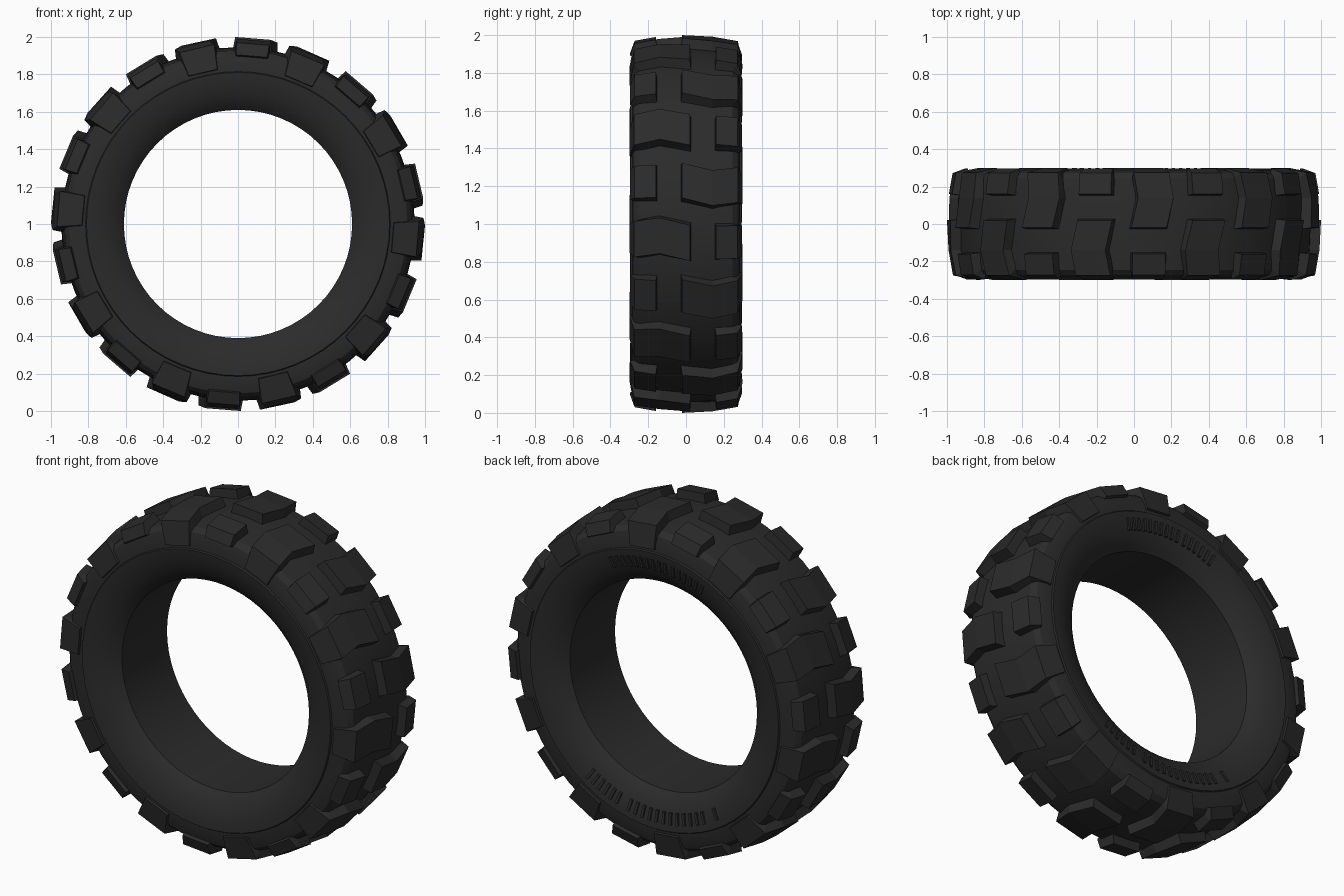
import bpy, bmesh
from math import sin, cos, pi, radians

cube = bpy.data.objects.get("Cube")
if cube:
    bpy.data.objects.remove(cube, do_unlink=True)

rubber = bpy.data.materials.new("black_rubber")
rubber.use_nodes = True
BLACK = (0.024, 0.024, 0.024, 1)
rubber.diffuse_color = BLACK
bsdf = rubber.node_tree.nodes["Principled BSDF"]
bsdf.inputs["Base Color"].default_value = BLACK
bsdf.inputs["Roughness"].default_value = 0.7

COUNT = 10        # lugs of each kind on each side
SEGMENTS = 64


def polar(angle, radius, y):
    """Point on the wheel; angle runs from the top towards +x."""
    return (radius * sin(angle), y, 1 + radius * cos(angle))


def finish(bm, name, smooth=False):
    bmesh.ops.recalc_face_normals(bm, faces=bm.faces)
    mesh = bpy.data.meshes.new(name)
    bm.to_mesh(mesh)
    bm.free()
    mesh.materials.append(rubber)
    obj = bpy.data.objects.new(name, mesh)
    bpy.context.collection.objects.link(obj)
    if smooth:
        bpy.ops.object.select_all(action="DESELECT")
        obj.select_set(True)
        bpy.context.view_layer.objects.active = obj
        bpy.ops.object.shade_smooth_by_angle(angle=radians(30))
    return obj


def loft(bm, stations):
    """Block through stations of (angle, half width, flare, top (y, r), base (y, r))."""
    rings = []
    for angle, half, flare, (ty, tr), (by, br) in stations:
        top, base = half / tr, (half + flare) / br
        points = [polar(angle - base, br, by), polar(angle - top, tr, ty),
                  polar(angle + top, tr, ty), polar(angle + base, br, by)]
        rings.append([bm.verts.new(p) for p in points])
    for a, b in zip(rings, rings[1:]):
        for i in range(4):
            j = (i + 1) % 4
            bm.faces.new((a[i], a[j], b[j], b[i]))
    bm.faces.new(rings[0])
    bm.faces.new(rings[-1])


# Carcass: half profile (y, r) from bore edge to tread centre, mirrored and spun
half = [(0.21, 0.61), (0.238, 0.64), (0.262, 0.68), (0.281, 0.73), (0.292, 0.78),
        (0.295, 0.81), (0.287, 0.815), (0.285, 0.86), (0.272, 0.905),
        (0.245, 0.928), (0.13, 0.941)]
profile = half + [(0, 0.945)] + [(-y, r) for y, r in reversed(half)]
bm = bmesh.new()
rings = [[bm.verts.new(polar(2 * pi * k / SEGMENTS, r, y)) for y, r in profile]
         for k in range(SEGMENTS)]
for k in range(SEGMENTS):
    a, b = rings[k], rings[(k + 1) % SEGMENTS]
    for i in range(len(profile)):
        j = (i + 1) % len(profile)
        bm.faces.new((a[i], a[j], b[j], b[i]))
finish(bm, "tire_carcass", smooth=True)

# Lugs: (angle in degrees, half width, top (y, r), base (y, r)) for the front side
long_lug = [(-12.2, 0.095, (-0.02, 1.0), (-0.03, 0.92)),
            (-14.4, 0.095, (0.14, 0.992), (0.14, 0.92)),
            (-13.2, 0.095, (0.275, 0.968), (0.22, 0.9)),
            (-13.0, 0.078, (0.30, 0.835), (0.25, 0.825))]
short_lug = [(4.7, 0.088, (0.16, 0.99), (0.15, 0.92)),
             (4.7, 0.088, (0.272, 0.97), (0.22, 0.9)),
             (4.7, 0.082, (0.296, 0.905), (0.25, 0.89))]


def lug_ring(name, lug, side):
    """Front lugs (side -1) or their half-turned twins at the back (side 1)."""
    bm = bmesh.new()
    for k in range(COUNT):
        stations = []
        for deg, width, (ty, tr), (by, br) in lug:
            angle = deg if side < 0 else -7.6 - deg
            stations.append((radians(angle + 360 * k / COUNT), width, 0.01,
                             (side * ty, tr), (side * by, br)))
        loft(bm, stations)
    finish(bm, name)


for side, label in ((-1, "front"), (1, "back")):
    lug_ring(label + "_long_lugs", long_lug, side)
    lug_ring(label + "_short_lugs", short_lug, side)

# Plain raised ribs on the back sidewall: (centre, first, last, how many)
bm = bmesh.new()
for centre, first, last, number in ((0, -22, 5, 10), (0, 9, 24, 6),
                                    (180, -35, -19, 6), (180, -13, 25, 12),
                                    (180, 32, 32, 1)):
    for n in range(number):
        turn = first + (last - first) * n / max(1, number - 1)
        a = radians(centre + (turn if centre else -turn))
        loft(bm, [(a, 0.008, 0, (0.286, 0.705), (0.25, 0.705)),
                  (a, 0.008, 0, (0.299, 0.77), (0.27, 0.77))])
finish(bm, "back_sidewall_ribs")
